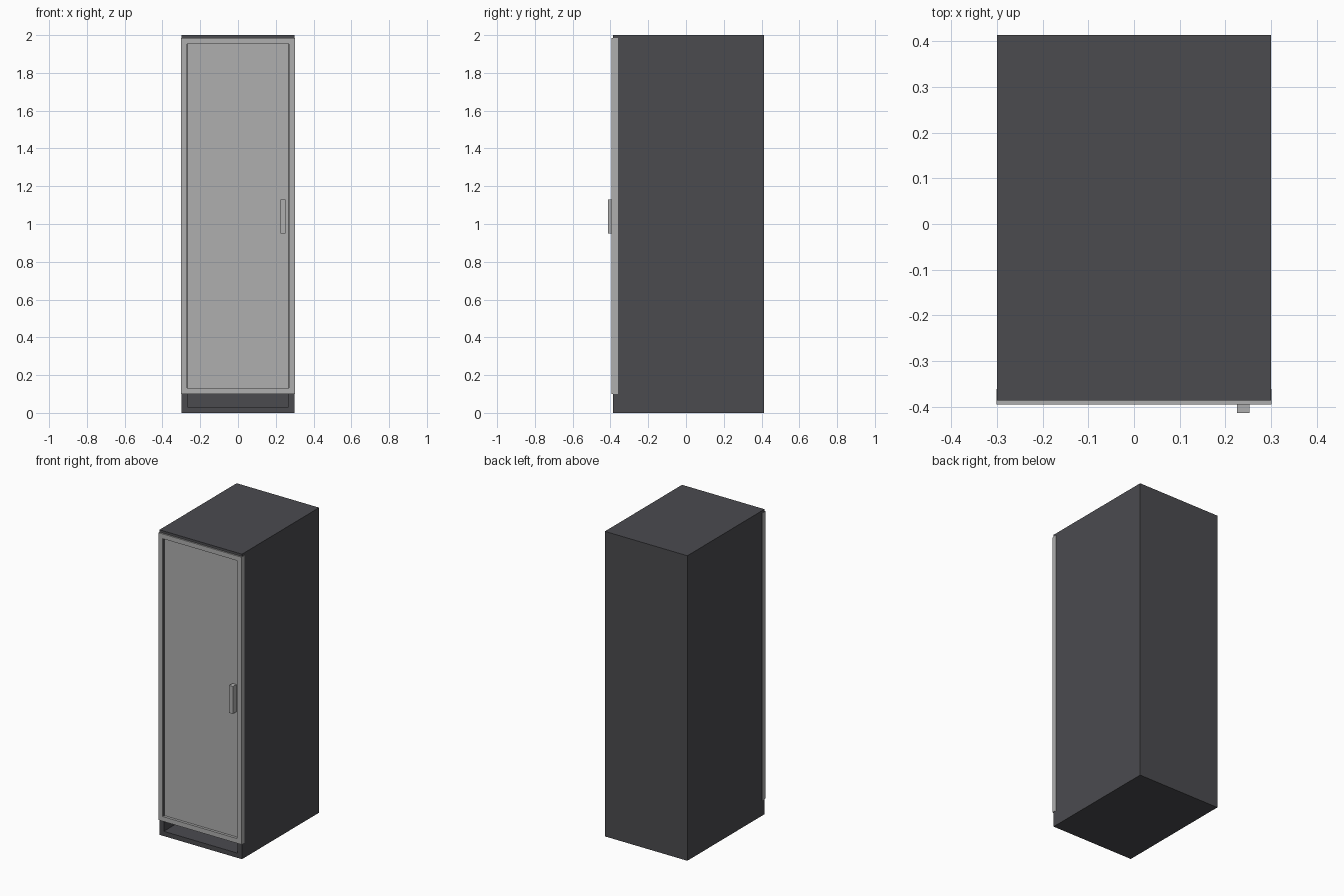
import bpy, bmesh
from mathutils import Vector

if "Cube" in bpy.data.objects:
    bpy.data.objects.remove(bpy.data.objects["Cube"])


def make_box(name, lo, hi, mat=None, border=None, depth=0.0):
    """Box between two corners; optionally its front (-y) face is inset and pushed back."""
    lo, hi = Vector(lo), Vector(hi)
    bm = bmesh.new()
    bmesh.ops.create_cube(bm, size=1.0)
    for v in bm.verts:
        v.co = Vector([(lo[i] + hi[i]) / 2 + v.co[i] * (hi[i] - lo[i]) for i in range(3)])
    if border:
        bm.normal_update()
        front = min(bm.faces, key=lambda f: f.normal.y)
        bmesh.ops.inset_region(bm, faces=[front], thickness=border)
        res = bmesh.ops.extrude_face_region(bm, geom=[front])
        moved = [g for g in res["geom"] if isinstance(g, bmesh.types.BMVert)]
        bmesh.ops.translate(bm, verts=moved, vec=(0, depth, 0))
        if front.is_valid:
            bmesh.ops.delete(bm, geom=[front], context="FACES_ONLY")
    bmesh.ops.recalc_face_normals(bm, faces=bm.faces)
    mesh = bpy.data.meshes.new(name)
    bm.to_mesh(mesh)
    bm.free()
    obj = bpy.data.objects.new(name, mesh)
    bpy.context.collection.objects.link(obj)
    if mat:
        mesh.materials.append(mat)
    return obj


def colour(name, rgb):
    mat = bpy.data.materials.new(name)
    mat.diffuse_color = (*rgb, 1)
    mat.use_nodes = True
    mat.node_tree.nodes["Principled BSDF"].inputs["Base Color"].default_value = mat.diffuse_color
    return mat


dark = colour("dark_metal", (0.07, 0.07, 0.078))
light = colour("light_metal", (0.43, 0.43, 0.43))

# Hollow cabinet shell, open at the front behind the door
make_box("cabinet_shell", (-0.299, -0.386, 0), (0.299, 0.413, 2.0), dark, border=0.044, depth=0.755)

# Door with a recessed centre panel
make_box("door", (-0.301, -0.395, 0.1), (0.301, -0.361, 1.984), light, border=0.044, depth=0.017)

# Upright pull handle, seated on the panel
make_box("door_handle", (0.225, -0.413, 0.95), (0.252, -0.378, 1.13), light)
